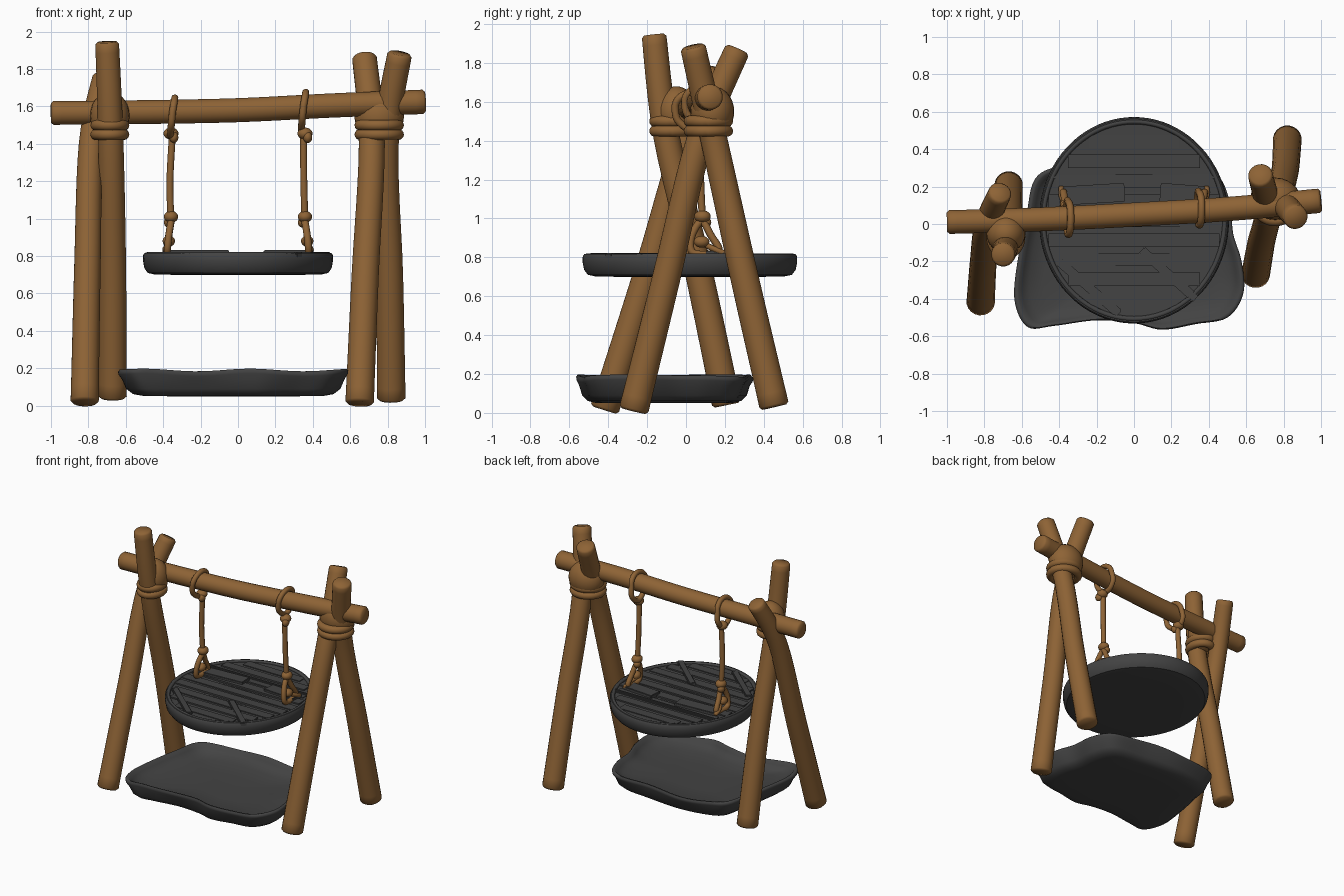
import bpy, bmesh, math
from mathutils import Vector

if "Cube" in bpy.data.objects:
    bpy.data.objects.remove(bpy.data.objects["Cube"])


def material(name, rgb):
    m = bpy.data.materials.new(name)
    m.diffuse_color = (*rgb, 1)
    m.use_nodes = True
    m.node_tree.nodes["Principled BSDF"].inputs["Base Color"].default_value = m.diffuse_color
    return m


WOOD = material("warm brown wood", (0.27, 0.125, 0.036))
DARK = material("charcoal grey", (0.056, 0.056, 0.056))


def finish(name, bm, mat, angle=40):
    bmesh.ops.recalc_face_normals(bm, faces=bm.faces)
    me = bpy.data.meshes.new(name)
    bm.to_mesh(me)
    bm.free()
    ob = bpy.data.objects.new(name, me)
    bpy.context.collection.objects.link(ob)
    me.materials.append(mat)
    bpy.ops.object.select_all(action='DESELECT')
    ob.select_set(True)
    bpy.context.view_layer.objects.active = ob
    bpy.ops.object.shade_smooth_by_angle(angle=math.radians(angle))
    return ob


def smooth_path(pts, closed, steps):
    """Catmull-Rom spline through the points."""
    p = [Vector(q) for q in pts]
    n = len(p)
    get = (lambda i: p[i % n]) if closed else (lambda i: p[max(0, min(n - 1, i))])
    out = []
    for i in range(n if closed else n - 1):
        a, b, c, d = get(i - 1), get(i), get(i + 1), get(i + 2)
        for k in range(steps):
            t = k / steps
            out.append(0.5 * (2 * b + (c - a) * t + (2 * a - 5 * b + 4 * c - d) * t * t
                              + (3 * b - a - 3 * c + d) * t ** 3))
    return out if closed else out + [p[-1]]


def bridge(bm, a, b):
    n = len(a)
    for i in range(n):
        bm.faces.new((a[i], a[(i + 1) % n], b[(i + 1) % n], b[i]))


def tube(name, pts, r0, r1=None, closed=False, sides=20, steps=6, mat=WOOD):
    """Round bar along a path; open ends are slightly rounded over."""
    r1 = r1 or r0
    path = smooth_path(pts, closed, steps)
    n = len(path)
    rad = [r0 + (r1 - r0) * i / (n - 1) for i in range(n)]
    if not closed:
        e = min(r0, r1) * 0.2
        d0, d1 = (path[1] - path[0]).normalized(), (path[-1] - path[-2]).normalized()
        path = [path[0], path[0] + d0 * e] + path[1:-1] + [path[-1] - d1 * e, path[-1]]
        rad = [r0 * 0.82, r0] + rad[1:-1] + [r1, r1 * 0.82]
        n += 2
    bm = bmesh.new()
    rings, u = [], None
    for i, c in enumerate(path):
        if closed:
            t = path[(i + 1) % n] - path[i - 1]
        else:
            t = path[min(n - 1, i + 1)] - path[max(0, i - 1)]
        t.normalize()
        u = t.orthogonal() if u is None else u - t * u.dot(t)
        u.normalize()
        v = t.cross(u)
        rings.append([bm.verts.new(c + rad[i] * (u * math.cos(a) + v * math.sin(a)))
                      for a in (2 * math.pi * k / sides for k in range(sides))])
    for a, b in zip(rings, rings[1:]):
        bridge(bm, a, b)
    if closed:
        bridge(bm, rings[-1], rings[0])
    else:
        bm.faces.new(rings[0])
        bm.faces.new(rings[-1])
    return finish(name, bm, mat, 50)


def blob(name, loc, size, mat=WOOD):
    bm = bmesh.new()
    bmesh.ops.create_uvsphere(bm, u_segments=24, v_segments=14, radius=1)
    for v in bm.verts:
        v.co = Vector(loc) + Vector([v.co[i] * size[i] for i in range(3)])
    return finish(name, bm, mat)


def loft(name, outline, centre, profile, mat, angle=40):
    """Stack scaled copies of a flat outline; first and last scale close it."""
    bm = bmesh.new()
    c = Vector(centre)
    rings = [[bm.verts.new((c.x + (p.x - c.x) * s, c.y + (p.y - c.y) * s, z))
              for p in outline] for s, z in profile]
    for a, b in zip(rings, rings[1:]):
        bridge(bm, a, b)
    bm.faces.new(rings[0])
    bm.faces.new(rings[-1])
    return finish(name, bm, mat, angle)


def plank(name, a, b, width, z0, z1, bevel=0.006):
    """Flat bar on the seat from a to b."""
    a, b = Vector((*a, 0)), Vector((*b, 0))
    d = b - a
    u = d.normalized()
    v = Vector((-u.y, u.x, 0))
    bm = bmesh.new()
    bmesh.ops.create_cube(bm, size=1)
    for q in bm.verts:
        x, y, z = q.co
        q.co = (a + b) / 2 + d * x + v * width * y + Vector((0, 0, z0 if z < 0 else z1))
    bmesh.ops.bevel(bm, geom=bm.edges[:], offset=bevel, segments=2, affect='EDGES')
    return finish(name, bm, DARK)


def oval(cx, cy, z, rx, ry, n=16):
    return [Vector((cx + rx * math.cos(2 * math.pi * k / n),
                    cy + ry * math.sin(2 * math.pi * k / n), z)) for k in range(n)]


# crossed log legs and the top beam
tube("left_leg_front_top", [(-0.67, 0.21, 0.04), (-0.67, 0.06, 0.75), (-0.68, -0.10, 1.42),
                            (-0.70, -0.165, 1.945)], 0.076, 0.064)
tube("left_leg_back_top", [(-0.82, -0.42, 0.015), (-0.805, -0.19, 0.75), (-0.785, 0.0, 1.4),
                           (-0.715, 0.17, 1.76)], 0.076, 0.062)
tube("right_leg_front_foot", [(0.65, -0.27, 0.01), (0.68, -0.10, 0.7), (0.715, 0.07, 1.4),
                              (0.675, 0.265, 1.87)], 0.077, 0.066)
tube("right_leg_back_foot", [(0.82, 0.455, 0.03), (0.81, 0.30, 0.7), (0.79, 0.145, 1.4),
                             (0.865, 0.035, 1.885)], 0.077, 0.066)
tube("top_beam", [(-1, 0.01, 1.565), (-0.5, 0.025, 1.57), (0, 0.05, 1.58),
                  (0.5, 0.08, 1.605), (1, 0.125, 1.625)], 0.064, 0.066)

# lashings at the joints
for side, cx, cy, rx, ry in (("left", -0.685, -0.07, 0.075, 0.09),
                             ("right", 0.755, 0.115, 0.103, 0.098)):
    for i, z in enumerate((1.45, 1.50)):
        tube(f"{side}_lashing_{i + 1}", oval(cx, cy, z, rx, ry), 0.029, closed=True, steps=3, sides=14)
    blob(f"{side}_joint_wrap", (cx, cy + 0.02, 1.55), (rx + 0.03, ry + 0.015, 0.13))

# hanging ropes: beam loop, upper knot, rope, lower knot, seat loop
for side, s in (("left", -1), ("right", 1)):
    x = 0.35 * s
    by, bz = 0.055 + 0.025 * s, 1.585 + 0.015 * s
    loop = [(x + 0.012 * math.sin(a), by + 0.086 * math.cos(a) + (0.02 if math.sin(a) < -0.5 else 0),
             bz + (0.075 if math.sin(a) > 0 else 0.125) * math.sin(a))
            for a in (2 * math.pi * k / 12 for k in range(12))]
    tube(f"{side}_beam_loop", loop, 0.019, closed=True, sides=12, steps=4)
    x += 0.008 * s
    blob(f"{side}_upper_knot", (x, 0.07, 1.455), (0.04, 0.04, 0.032))
    blob(f"{side}_upper_knot_tail", (x + 0.015, 0.05, 1.435), (0.024, 0.03, 0.03))
    tube(f"{side}_rope", [(x - 0.008 * s, 0.07, 1.46), (x - 0.006, 0.075, 1.2), (x, 0.085, 0.98)],
         0.019, sides=12)
    blob(f"{side}_lower_knot", (x, 0.085, 1.01), (0.038, 0.042, 0.032))
    blob(f"{side}_lower_knot_tail", (x - 0.012, 0.10, 0.98), (0.026, 0.03, 0.028))
    tube(f"{side}_seat_loop", [(x, 0.08, 0.985), (x + 0.012 * s, 0.03, 0.91), (x + 0.02 * s, 0.03, 0.83),
                               (x + 0.02 * s, 0.10, 0.815), (x + 0.02 * s, 0.17, 0.835),
                               (x + 0.012 * s, 0.13, 0.91)], 0.019, closed=True, sides=12)
    blob(f"{side}_seat_knot", (x + 0.012 * s, 0.08, 0.88), (0.033, 0.04, 0.03))
    tube(f"{side}_seat_strand", [(x, 0.09, 0.87), (x + 0.03 * s, 0.15, 0.84), (x + 0.03 * s, 0.20, 0.82)],
         0.015, sides=10)

# oval seat with rim
CX, CY, RX, RY = 0.0, 0.02, 0.508, 0.552
loft("seat", oval(CX, CY, 0, RX, RY, 80), (CX, CY, 0),
     [(0.05, 0.698), (0.6, 0.699), (0.88, 0.702), (0.95, 0.71), (0.985, 0.735), (1, 0.775),
      (0.998, 0.805), (0.985, 0.816), (0.95, 0.816), (0.93, 0.806), (0.05, 0.80)], DARK)
tube("seat_rim", oval(CX, CY, 0.808, RX * 0.955, RY * 0.955, 32), 0.013, closed=True,
     sides=10, steps=3, mat=DARK)

# seat slats clipped to the oval
for i in range(9):
    y = -0.40 + i * 0.105
    half = RX * math.sqrt(1 - ((abs(y - CY) + 0.045) / RY) ** 2) - 0.02
    plank(f"seat_slat_{i + 1}", (-half, y), (half, y), 0.095, 0.78, 0.811 + 0.004 * (i % 2), 0.012)

# diagonal strips and worn thin plates on the seat
for i, (a, b, w) in enumerate((((-0.40, -0.20), (-0.08, -0.48), 0.05),
                               ((0.04, -0.14), (0.33, -0.40), 0.05),
                               ((-0.44, 0.25), (0.44, 0.25), 0.02))):
    plank(f"seat_strip_{i + 1}", a, b, w, 0.79, 0.822)
for i, (a, b, w) in enumerate((((-0.38, 0.15), (-0.05, 0.17), 0.10),
                               ((0.14, 0.17), (0.40, 0.15), 0.10))):
    plank(f"seat_plate_{i + 1}", a, b, w, 0.80, 0.832, 0.004)

# wavy shallow tray below the seat
edge = [(-0.57, -0.55), (-0.43, -0.545), (-0.2, -0.515), (0, -0.53), (0.15, -0.565),
        (0.33, -0.535), (0.5, -0.50), (0.585, -0.37), (0.575, -0.2), (0.53, -0.05),
        (0.51, 0.13), (0.42, 0.28), (0.15, 0.32), (-0.15, 0.345), (-0.4, 0.31),
        (-0.53, 0.24), (-0.575, 0.05), (-0.615, -0.15), (-0.64, -0.4)]
tray = loft("tray", smooth_path([(x, y, 0) for x, y in edge], True, 6), (-0.02, -0.12, 0),
            [(0.05, 0.05), (0.5, 0.05), (0.78, 0.052), (0.87, 0.062), (0.93, 0.09), (0.965, 0.14),
             (0.995, 0.172), (1, 0.188), (0.985, 0.198), (0.96, 0.196), (0.93, 0.172),
             (0.87, 0.145), (0.75, 0.128), (0.4, 0.12), (0.05, 0.12)], DARK, 60)
for v in tray.data.vertices:  # gentle dips along the rim
    if v.co.z > 0.16:
        v.co.z -= 0.007 * (1 + math.sin(v.co.x * 11 + 4))
